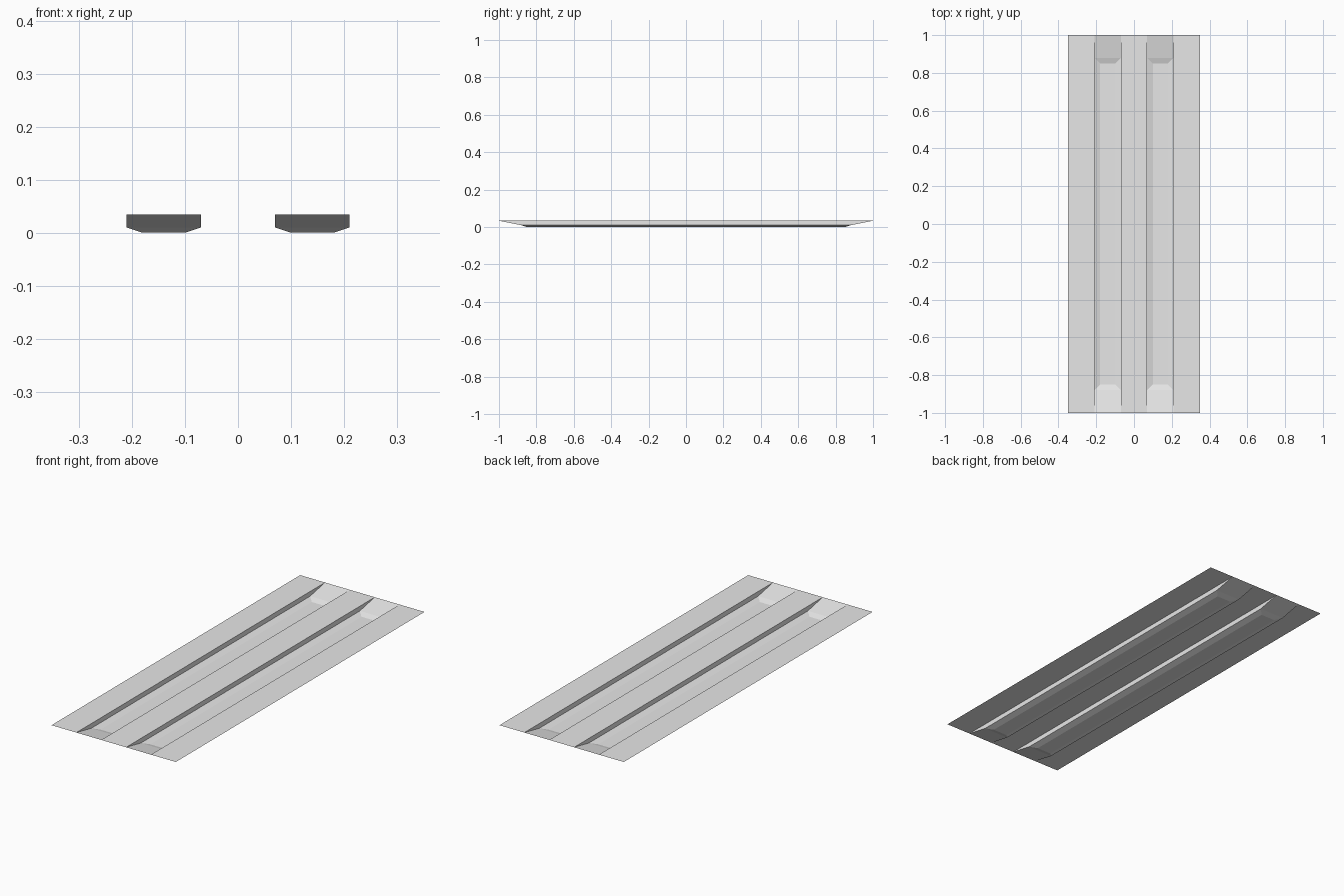
import bpy
import bmesh

cube = bpy.data.objects.get("Cube")
if cube:
    bpy.data.objects.remove(cube, do_unlink=True)

HALF_WIDTH, HALF_LENGTH, TOP = 0.35, 1.0, 0.034
TROUGH_X, TROUGH_HALF = 0.14, 0.07

grey = bpy.data.materials.new("light grey")
grey.use_nodes = True
colour = (0.8, 0.8, 0.8, 1)
grey.diffuse_color = colour
grey.node_tree.nodes["Principled BSDF"].inputs["Base Color"].default_value = colour

bm = bmesh.new()


def ring(x, half_w, half_l, z):
    corners = ((-1, -1), (1, -1), (1, 1), (-1, 1))
    return [bm.verts.new((x + sx * half_w, sy * half_l, z)) for sx, sy in corners]


# Flat strips beside and between the troughs
inner, outer = TROUGH_X - TROUGH_HALF, TROUGH_X + TROUGH_HALF
for x0, x1 in ((-HALF_WIDTH, -outer), (-inner, inner), (outer, HALF_WIDTH)):
    bm.faces.new(ring((x0 + x1) / 2, (x1 - x0) / 2, HALF_LENGTH, TOP))

# Two troughs: rim, wall foot and floor rings, with sloping ends
for side in (-1, 1):
    x = side * TROUGH_X
    rings = [ring(x, TROUGH_HALF, HALF_LENGTH, TOP),
             ring(x, TROUGH_HALF, 0.88, 0.01),
             ring(x, 0.04, 0.85, 0)]
    for upper, lower in zip(rings, rings[1:]):
        for i in range(4):
            j = (i + 1) % 4
            bm.faces.new((upper[i], upper[j], lower[j], lower[i]))
    bm.faces.new(rings[-1])

# Weld the rims to the strips; the single-sheet surface faces up
bmesh.ops.remove_doubles(bm, verts=bm.verts, dist=0.0001)
mesh = bpy.data.meshes.new("grooved_ramp")
bm.to_mesh(mesh)
bm.free()
mesh.materials.append(grey)
ramp = bpy.data.objects.new("grooved_ramp", mesh)
bpy.context.collection.objects.link(ramp)
